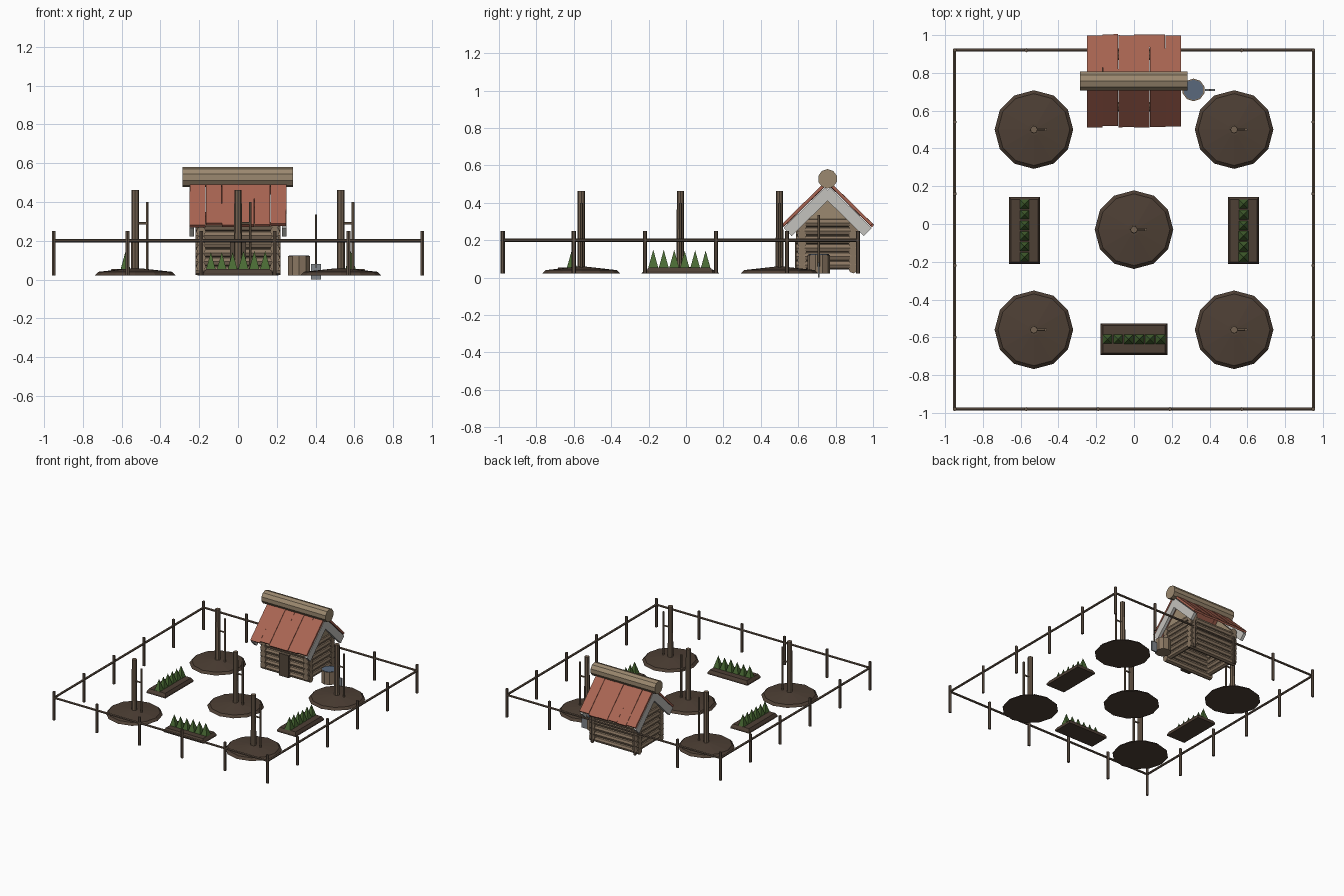
import bpy, bmesh, math, random
from mathutils import Vector

if "Cube" in bpy.data.objects:
    bpy.data.objects.remove(bpy.data.objects["Cube"])

random.seed(4)


def mat(name, r, g, b):
    m = bpy.data.materials.new(name)
    m.diffuse_color = (r, g, b, 1)
    m.use_nodes = True
    m.node_tree.nodes["Principled BSDF"].inputs["Base Color"].default_value = m.diffuse_color
    return m


SOIL = mat("soil", 0.075, 0.05, 0.035)
FENCE = mat("fence_wood", 0.12, 0.085, 0.06)
POLE = mat("pole_wood", 0.17, 0.12, 0.08)
LOG = mat("log_wood", 0.25, 0.18, 0.12)
PALE = mat("pale_wood", 0.33, 0.25, 0.16)
RED = mat("roof_red", 0.40, 0.13, 0.085)
GREY = mat("trim_grey", 0.55, 0.54, 0.51)
DARK = mat("door_wood", 0.09, 0.065, 0.045)
GREEN = mat("leaf_green", 0.07, 0.15, 0.035)
WATER = mat("water_blue", 0.10, 0.14, 0.2)
STEEL = mat("steel", 0.22, 0.24, 0.26)


def finish(o, name, m):
    o.name = name
    o.data.materials.append(m)
    return o


def box(name, loc, size, m, rot=(0, 0, 0)):
    bpy.ops.mesh.primitive_cube_add(size=1, location=loc, rotation=rot)
    o = bpy.context.object
    o.scale = size
    return finish(o, name, m)


def rod(name, a, b, r, m, n=8, r2=None):
    a, b = Vector(a), Vector(b)
    d = b - a
    bpy.ops.mesh.primitive_cone_add(vertices=n, radius1=r, radius2=r if r2 is None else r2,
                                    depth=d.length, location=(a + b) / 2)
    o = bpy.context.object
    o.rotation_euler = d.to_track_quat('Z', 'Y').to_euler()
    return finish(o, name, m)


def mesh(name, verts, faces, m):
    me = bpy.data.meshes.new(name)
    me.from_pydata(verts, [], faces)
    bm = bmesh.new()
    bm.from_mesh(me)
    bmesh.ops.recalc_face_normals(bm, faces=bm.faces)
    bm.to_mesh(me)
    bm.free()
    o = bpy.data.objects.new(name, me)
    bpy.context.collection.objects.link(o)
    return finish(o, name, m)


# Perimeter fence: posts every 0.38 and one rail per side
X0, Y0, STEP = 0.95, -0.98, 0.38
Y1 = Y0 + 5 * STEP
spots = set()
for i in range(6):
    for x, y in ((-X0 + i * STEP, Y0), (-X0 + i * STEP, Y1), (-X0, Y0 + i * STEP), (X0, Y0 + i * STEP)):
        spots.add((round(x, 3), round(y, 3)))
for x, y in sorted(spots):
    rod("fence_post", (x, y, 0.022), (x, y, 0.25), 0.011, FENCE, 6)
corners = [(-X0, Y0), (X0, Y0), (X0, Y1), (-X0, Y1)]
for (ax, ay), (bx, by) in zip(corners, corners[1:] + corners[:1]):
    rod("fence_rail", (ax, ay, 0.2), (bx, by, 0.2), 0.009, FENCE, 6)

# Round soil mounds, each with a tall pole, a thin stake and a cross peg
for x, y in ((-0.53, 0.5), (0.53, 0.5), (0, -0.03), (-0.53, -0.56), (0.53, -0.56)):
    rod("mound_base", (x, y, 0.022), (x, y, 0.04), 0.208, SOIL, 12, 0.19)
    rod("mound_top", (x, y, 0.04), (x, y, 0.058), 0.19, SOIL, 12, 0.03)
    rod("tall_pole", (x, y, 0.03), (x, y, 0.462), 0.021, POLE, 8, 0.019)
    rod("thin_stake", (x + 0.063, y, 0.03), (x + 0.063, y, 0.4), 0.008, POLE, 6)
    rod("cross_peg", (x, y, 0.29), (x + 0.066, y, 0.29), 0.007, POLE, 6)

# Planting beds with a row of six pyramid plants
for x, y, along_x in ((-0.58, -0.035, 0), (0.58, -0.035, 0), (0, -0.61, 1)):
    def rect(l, w, z):
        return [(x + (l * s if along_x else w * t), y + (w * t if along_x else l * s), z)
                for s, t in ((-1, -1), (1, -1), (1, 1), (-1, 1))]
    v = rect(0.178, 0.083, 0.022) + rect(0.178, 0.083, 0.035) + rect(0.165, 0.072, 0.055)
    f = [(3, 2, 1, 0), (8, 9, 10, 11)]
    for k in (0, 4):
        f += [(k + j, k + (j + 1) % 4, k + 4 + (j + 1) % 4, k + 4 + j) for j in range(4)]
    mesh("planting_bed", v, f, SOIL)
    for i in range(6):
        d = (i - 2.5) * 0.056
        px, py = (x + d, y) if along_x else (x, y + d)
        bpy.ops.mesh.primitive_cone_add(vertices=4, radius1=0.039, radius2=0, depth=0.1,
                                        location=(px, py, 0.095 + random.uniform(-0.005, 0.005)),
                                        rotation=(0, 0, math.pi / 4))
        finish(bpy.context.object, "plant", GREEN)

# Cabin log walls, corners interlocking
CY = 0.757
for i in range(6):
    z = 0.048 + i * 0.045
    for s in (-1, 1):
        rod("long_wall_log", (-0.218, CY + s * 0.137, z), (0.218, CY + s * 0.137, z), 0.025, LOG, 8)
        rod("side_wall_log", (s * 0.19, CY - 0.168, z + 0.02), (s * 0.19, CY + 0.168, z + 0.02), 0.025, LOG, 8)

# Gable panels
tri = [(CY - 0.165, 0.29), (CY + 0.165, 0.29), (CY, 0.46)]
for s in (-1, 1):
    v = [(s * xx, y, z) for xx in (0.175, 0.2) for y, z in tri]
    mesh("gable_panel", v, [(0, 1, 2), (3, 5, 4), (0, 3, 4, 1), (1, 4, 5, 2), (2, 5, 3, 0)], PALE)

# Door
box("door", (0, CY - 0.163, 0.115), (0.085, 0.02, 0.18), DARK)

# Roof planks and grey barge boards on both slopes
A = 0.775
for s in (-1, 1):
    for i in range(6):
        e = random.uniform(-0.008, 0.008)
        box("roof_plank", (-0.208 + i * 0.0832, CY + s * (0.118 + e / 2), 0.395 - e / 2 + (i % 2) * 0.003),
            (0.082, 0.33 + e, 0.016), RED, (-s * A, 0, random.uniform(-0.01, 0.01)))
    for x in (-0.238, 0.238):
        box("barge_board", (x, CY + s * 0.103, 0.352), (0.024, 0.31, 0.06), GREY, (-s * A, 0, 0))

# Ridge log
rod("ridge_log", (-0.287, CY, 0.528), (0.284, CY, 0.528), 0.052, PALE, 10)

# Water barrel
rod("barrel", (0.315, 0.71, 0.022), (0.315, 0.71, 0.122), 0.06, LOG, 10)
rod("barrel_water", (0.315, 0.71, 0.118), (0.315, 0.71, 0.125), 0.054, WATER, 10)

# Shovel leaning place beside the barrel
rod("shovel_handle", (0.402, 0.71, 0.06), (0.402, 0.71, 0.335), 0.006, POLE, 6)
box("shovel_blade", (0.402, 0.71, 0.04), (0.052, 0.01, 0.08), STEEL)
